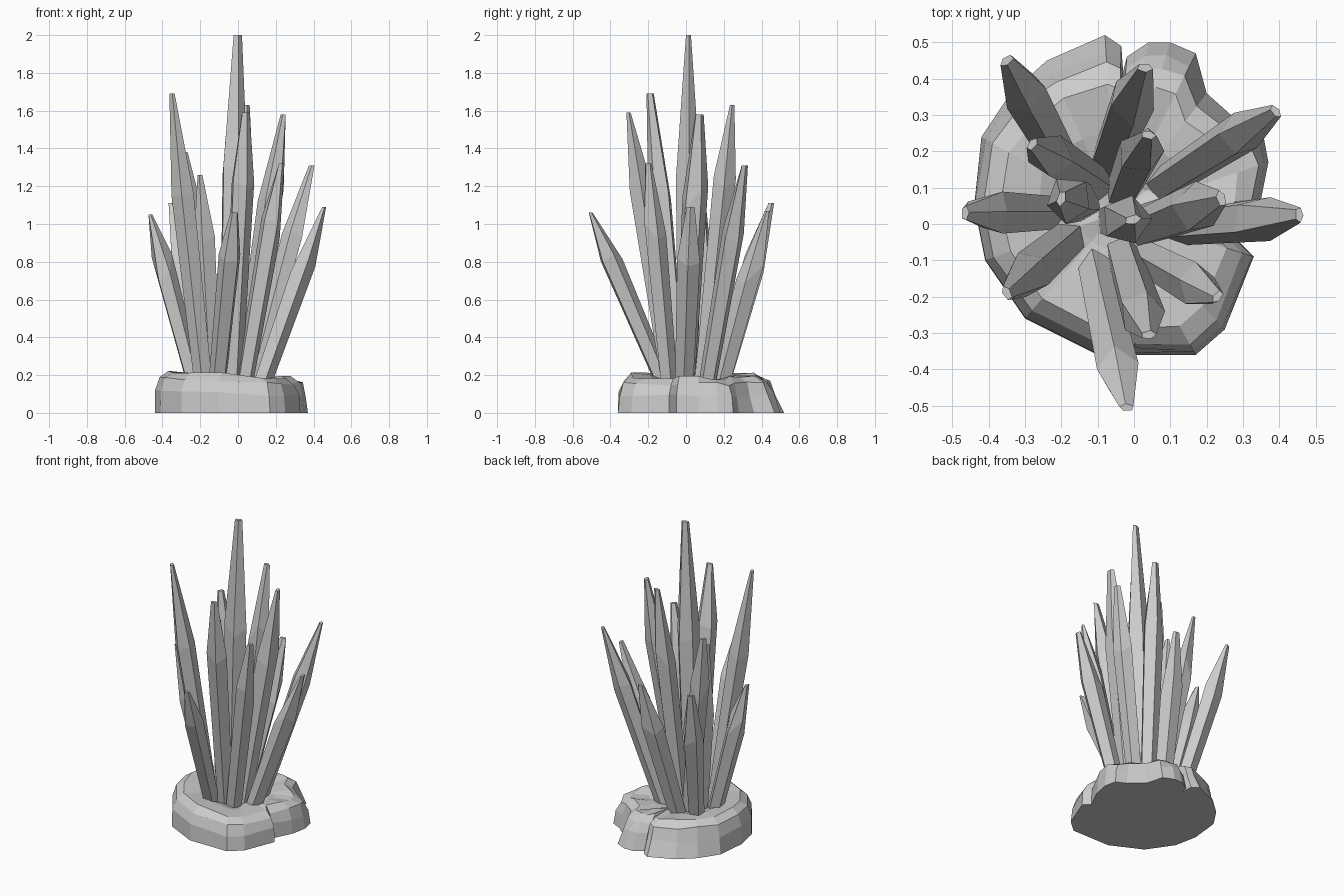
import bpy, bmesh, math, random
from mathutils import Vector

random.seed(4)
cube = bpy.data.objects.get("Cube")
if cube:
    bpy.data.objects.remove(cube, do_unlink=True)

# One plain stone colour
stone = bpy.data.materials.new("grey stone")
stone.use_nodes = True
stone.diffuse_color = (0.6, 0.6, 0.6, 1)
bsdf = stone.node_tree.nodes["Principled BSDF"]
bsdf.inputs["Base Color"].default_value = stone.diffuse_color
bsdf.inputs["Roughness"].default_value = 0.8


def skin(name, rings, tip=None):
    """Join rings of points into a closed flat-shaded solid."""
    bm = bmesh.new()
    loops = [[bm.verts.new(p) for p in ring] for ring in rings]
    count = len(loops[0])
    for low, high in zip(loops, loops[1:]):
        for i in range(count):
            j = (i + 1) % count
            bm.faces.new((low[i], low[j], high[j], high[i]))
    bm.faces.new(loops[0][::-1])
    if tip is None:
        bm.faces.new(loops[-1])
    else:
        top = bm.verts.new(tip)
        for i in range(count):
            bm.faces.new((loops[-1][i], loops[-1][(i + 1) % count], top))
    bmesh.ops.recalc_face_normals(bm, faces=bm.faces)
    mesh = bpy.data.meshes.new(name)
    bm.to_mesh(mesh)
    bm.free()
    mesh.materials.append(stone)
    obj = bpy.data.objects.new(name, mesh)
    bpy.context.collection.objects.link(obj)
    return obj


def crystal(name, base, tip, thick, shoulder):
    """Sturdy foot, wider shoulder and a small blunt, chisel-like tip."""
    foot, end = Vector(base), Vector(tip)
    axis = (end - foot).normalized()
    # Broad direction runs around the cluster, narrow one points outward
    outward = Vector((end.x, end.y, 0)).normalized()
    across = axis.cross(outward).normalized()
    out = across.cross(axis)
    spin = random.uniform(0, math.tau)
    rings = []
    for t, wide, deep in ((0, 0.05, 0.05), (shoulder, 0.064, 0.062), (1, 0.022, 0.012)):
        centre = foot.lerp(end, t)
        ring = []
        for i in range(5):
            a = spin + math.tau * i / 5
            wobble = random.uniform(-0.07, 0.07) if 0 < t < 1 else 0
            ring.append(centre + axis * wobble + thick * (
                across * math.cos(a) * wide + out * math.sin(a) * deep))
        rings.append(ring)
    # Keep the blunt end level
    for p in rings[-1]:
        p.z = end.z
    skin(name, rings)


# Rock base: irregular outline with two clefts
outline = [
    (0.35, 0.07), (0.37, 0.17), (0.355, 0.25), (0.29, 0.28), (0.20, 0.36), (0.17, 0.47),
    (0.10, 0.50), (0.04, 0.50), (-0.02, 0.46), (-0.03, 0.42), (-0.035, 0.49), (-0.08, 0.52),
    (-0.24, 0.45), (-0.34, 0.36), (-0.42, 0.24), (-0.44, 0.05), (-0.41, -0.10),
    (-0.30, -0.26), (-0.10, -0.36), (0.17, -0.36), (0.25, -0.29), (0.33, -0.09),
    (0.29, -0.05)]
layers = [(1, 0), (0.985, 0.10), (0.925, 0.165), (0.81, 0.20), (0.55, 0.19), (0.28, 0.16)]
centre = Vector((-0.05, 0.03))
rings = []
for scale, height in layers:
    ring = []
    for x, y in outline:
        jitter = random.uniform(-0.015, 0.015) if height else 0
        # The back slopes more than the front
        s = scale + jitter - (max(0, y - 0.2) * 0.24 if height else 0)
        p = centre + (Vector((x, y)) - centre) * s
        z = height * (1 - 0.22 * p.x) + jitter * 0.8
        ring.append((p.x, p.y, z))
    rings.append(ring)
rock = skin("rock_base", rings, (centre.x, centre.y, 0.145))

# Chipped notches in the rim of the rock
for n, (x, y, low) in enumerate([(-0.20, -0.28, 0.10), (0.0, -0.31, 0.14), (0.16, 0.33, 0.13)]):
    ring = [(x + 0.04 * math.cos(a + n), y + 0.04 * math.sin(a + n), 0.27)
            for a in (0, 2.1, 4.2)]
    cutter = skin("notch_cutter_%d" % (n + 1), [ring], (x * 1.1, y * 1.1, low))
    cutter.hide_render = True
    cutter.hide_viewport = True
    cutter.display_type = 'WIRE'
    cut = rock.modifiers.new("notch", 'BOOLEAN')
    cut.operation = 'DIFFERENCE'
    cut.solver = 'EXACT'
    cut.object = cutter

# Crystals: foot x, y, then tip x, y, z, then thickness and shoulder position
crystals = {
    "centre_crystal": (-0.05, 0.01, -0.003, 0.012, 2.00, 1.12, 0.6),
    "left_tall_crystal": (0.03, -0.01, 0.24, 0.07, 1.58, 1.1, 0.7),
    "right_tall_crystal": (-0.18, -0.04, -0.35, -0.19, 1.69, 1.0, 0.68),
    "back_tall_crystal": (-0.03, 0.09, 0.04, 0.245, 1.63, 1.0, 0.7),
    "front_tall_crystal": (-0.03, -0.08, 0.04, -0.305, 1.59, 1.0, 0.72),
    "left_front_crystal": (0.03, -0.09, 0.23, -0.20, 1.32, 0.95, 0.7),
    "left_back_crystal": (0.08, 0.11, 0.39, 0.31, 1.31, 0.95, 0.66),
    "right_back_crystal": (-0.10, 0.11, -0.28, 0.22, 1.38, 0.95, 0.7),
    "right_inner_crystal": (-0.14, 0.06, -0.20, 0.07, 1.26, 1.05, 0.65),
    "left_outer_crystal": (0.12, -0.01, 0.455, 0.025, 1.09, 1.0, 0.68),
    "right_outer_crystal": (-0.225, 0.03, -0.465, 0.03, 1.05, 0.95, 0.7),
    "front_outer_crystal": (-0.11, -0.11, -0.02, -0.505, 1.06, 0.95, 0.7),
    "back_right_outer_crystal": (-0.20, 0.18, -0.35, 0.45, 1.11, 1.0, 0.66),
    "back_outer_crystal": (-0.07, 0.18, 0.03, 0.43, 1.07, 1.05, 0.66)}
for name, (bx, by, tx, ty, tz, thick, shoulder) in crystals.items():
    crystal(name, (bx, by, 0.14), (tx, ty, tz), thick, shoulder)
